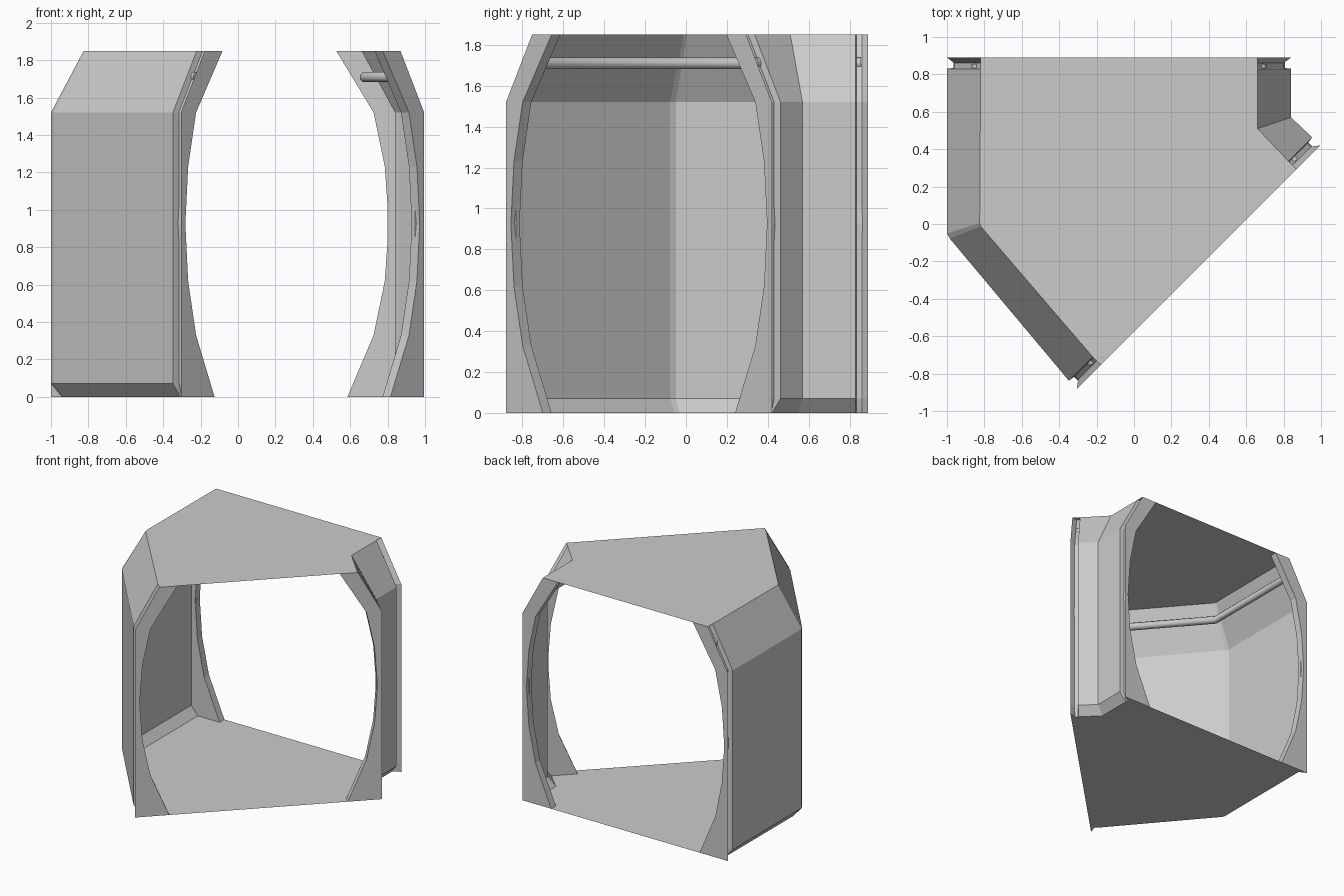
import bpy, bmesh, math
from mathutils import Vector

if "Cube" in bpy.data.objects:
    bpy.data.objects.remove(bpy.data.objects["Cube"])

S = math.sqrt(0.5)
TOP = 1.85


def make(name, verts, faces, fix_normals=False):
    me = bpy.data.meshes.new(name)
    bm = bmesh.new()
    vs = [bm.verts.new(v) for v in verts]
    for f in faces:
        bm.faces.new([vs[i] for i in f])
    if fix_normals:
        bmesh.ops.recalc_face_normals(bm, faces=bm.faces[:])
    bm.to_mesh(me)
    bm.free()
    ob = bpy.data.objects.new(name, me)
    bpy.context.collection.objects.link(ob)
    return ob


# The two doorway planes: u runs across the opening, d points out of the corridor
def back_end(u, d):
    return Vector((-0.08 + u, 0.89 + d))


def front_end(u, d):
    return Vector((0.345 + (u + d) * S, -0.23 + (u - d) * S))


# Door jambs: height, inner arch, outer edge, back lip
LEVELS = [(0, .665, .92, .86), (.07, .695, .92, .92), (.33, .805, .92, .92),
          (.62, .865, .92, .92), (.925, .886, .92, .92), (1.23, .865, .92, .92),
          (1.52, .805, .92, .92), (TOP, .605, .74, .74)]


def jamb(name, place, side):
    verts, faces = [], []
    for z, i, o, lip in LEVELS:
        g = min(o - .04, lip)
        for u, d in [(i, 0), (o, 0), (g, -.03), (g, -.055), (lip, -.06), (i, -.06)]:
            verts.append((*place(u * side, d), z))
    n = 6
    for r in range(len(LEVELS) - 1):
        for k in range(n):
            a, b = r * n + k, r * n + (k + 1) % n
            faces.append((a, b, b + n, a + n))
    faces += [tuple(range(n)), tuple(range(len(verts) - n, len(verts)))]
    make(name, verts, faces, True)


for label, place in (("back", back_end), ("front", front_end)):
    jamb(label + "_jamb_left", place, -1)
    jamb(label + "_jamb_right", place, 1)

# Wall stations in plan: (outer point, ceiling edge point)
V = Vector
left = [(back_end(-.92, -.06), back_end(-.74, -.06)),
        (V((-1, -.05)), V((-.825, .005))),
        (V((-.985, -.078)), V((-.82, -.012))),
        (front_end(-.92, -.06), front_end(-.74, -.06))]
right = [(back_end(.92, -.06), back_end(.74, -.06)),
         (V((.84, .57)), V((.66, .51))),
         (front_end(.92, -.06), front_end(.74, -.06))]
PROFILE = [(.33, 0), (0, .07), (0, 1.52), (1, TOP)]


def wall(name, stations, flip):
    verts = [(*p.lerp(c, t), z) for p, c in stations for t, z in PROFILE]
    faces = []
    for s in range(len(stations) - 1):
        for k in range(3):
            a = s * 4 + k
            f = (a, a + 4, a + 5, a + 1)
            faces.append(f[::-1] if flip else f)
    make(name, verts, faces)


wall("outer_wall", left, False)
wall("inner_wall", right, True)


# Floor and ceiling sheets follow the wall edges and run out to the doorways
def sheet(name, t, u, z, up):
    loop = [back_end(-u, 0)] + [p.lerp(c, t) for p, c in left] + [front_end(-u, 0)]
    loop += [front_end(u, 0)] + [p.lerp(c, t) for p, c in reversed(right)] + [back_end(u, 0)]
    idx = list(range(len(loop)))
    make(name, [(*p, z) for p in loop], [idx if up else idx[::-1]])


sheet("floor", .33, .86, 0, False)
sheet("ceiling", 1, .74, TOP, True)


# Pipes under the ceiling
def pipe(name, pts, r=.03, z=1.71, n=8):
    verts, faces = [], []
    for i, p in enumerate(pts):
        t = (pts[min(i + 1, len(pts) - 1)] - pts[max(i - 1, 0)]).normalized()
        side = V((-t.y, t.x))
        for k in range(n):
            a = 2 * math.pi * (k + .5) / n
            q = p + side * r * math.cos(a)
            verts.append((q.x, q.y, z + r * math.sin(a)))
    for s in range(len(pts) - 1):
        for k in range(n):
            a, b = s * n + k, s * n + (k + 1) % n
            faces.append((a, b, b + n, a + n))
    faces += [tuple(range(n)), tuple(range(len(verts) - n, len(verts)))]
    ob = make(name, verts, faces, True)
    bpy.context.view_layer.objects.active = ob
    ob.select_set(True)
    bpy.ops.object.shade_smooth_by_angle(angle=math.radians(50))
    ob.select_set(False)


pipe("outer_pipe", [back_end(-.76, -.035), V((-.84, -.02)), front_end(-.76, -.035)])
pipe("inner_pipe", [back_end(.76, -.035), V((.68, .52)), front_end(.76, -.035)])
